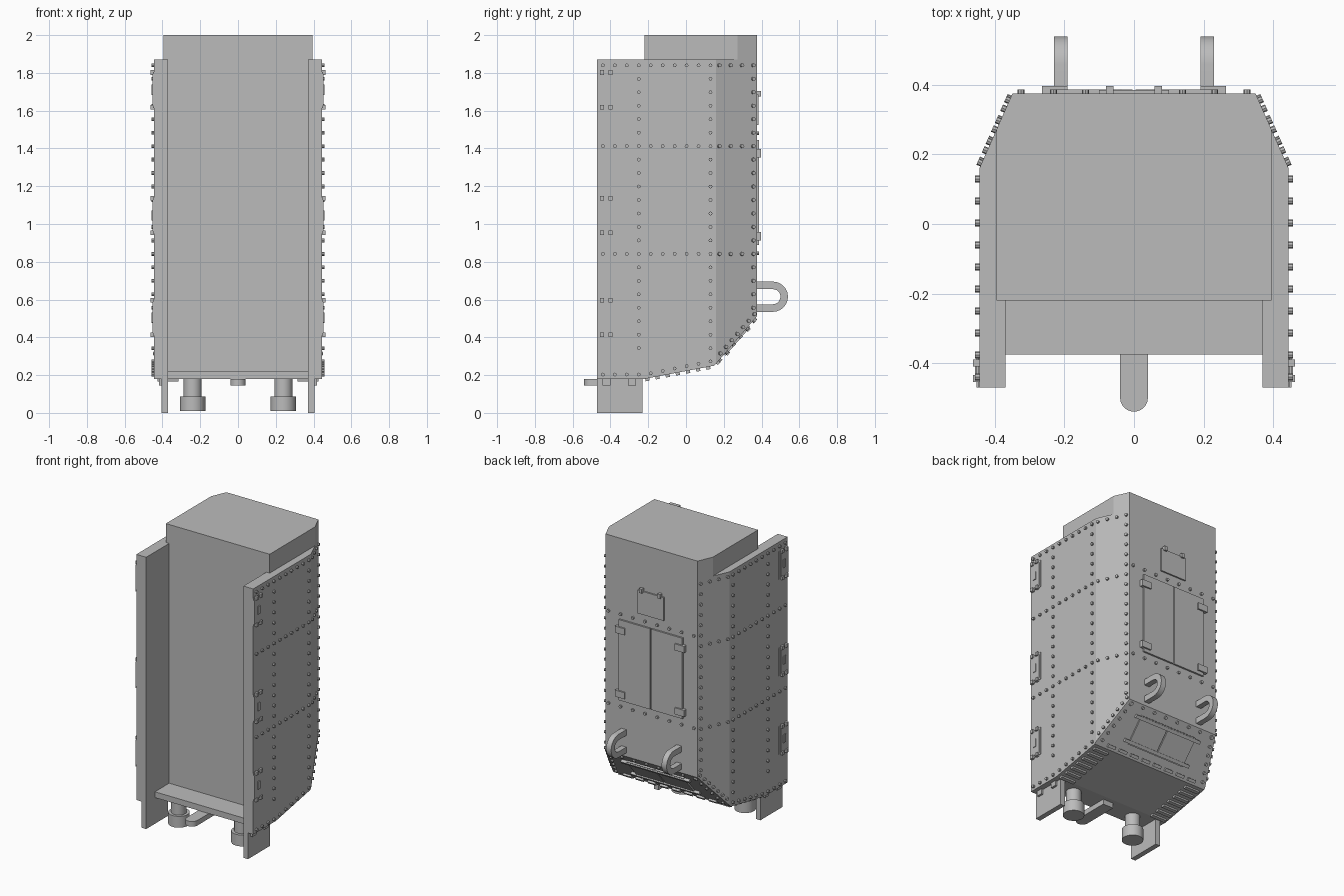
import bpy, bmesh, math
from mathutils import Vector, Matrix

if "Cube" in bpy.data.objects:
    bpy.data.objects.remove(bpy.data.objects["Cube"], do_unlink=True)

COLOUR = (0.5, 0.5, 0.5, 1)
grey = bpy.data.materials.new("plain grey")
grey.use_nodes = True
grey.diffuse_color = COLOUR
grey.node_tree.nodes["Principled BSDF"].inputs["Base Color"].default_value = COLOUR

HALF, INNER, REAR, FRONT, TOP = 0.445, 0.37, 0.375, -0.47, 1.87
BEND = Vector((0, 0.15, 0.25))        # lower bend of the underside
HEEL = Vector((0, REAR, 0.51))        # bottom of the rear face
SOLE = Vector((0, -0.22, 0.18))       # front of the underside
CH_Y, CH_X = 0.16, 0.35               # corner chamfer start and end
STEEP_N = Vector((0, HEEL.z - BEND.z, BEND.y - HEEL.y)).normalized()
SOLE_N = Vector((0, BEND.z - SOLE.z, SOLE.y - BEND.y)).normalized()
BACK = Vector((0, 1, 0))


def side_n(s):
    return Vector((s, 0, 0))


def chamfer_n(s):
    return Vector((s * (REAR - CH_Y), HALF - CH_X, 0)).normalized()


def chamfer_x(y):
    return HALF - max(0, y - CH_Y) * (HALF - CH_X) / (REAR - CH_Y)


def finish(name, bm, smooth=False):
    bmesh.ops.recalc_face_normals(bm, faces=bm.faces)
    me = bpy.data.meshes.new(name)
    bm.to_mesh(me)
    bm.free()
    me.materials.append(grey)
    ob = bpy.data.objects.new(name, me)
    bpy.context.collection.objects.link(ob)
    if smooth:
        bpy.ops.object.select_all(action='DESELECT')
        ob.select_set(True)
        bpy.context.view_layer.objects.active = ob
        bpy.ops.object.shade_smooth_by_angle(angle=math.radians(35))


def frame(p, n, h):
    n = Vector(n)
    return Matrix.Translation(Vector(p) + n * h / 2) @ n.to_track_quat('Z', 'Y').to_matrix().to_4x4()


def plate(bm, p, n, w, l, h):
    """Block standing on point p along n; w is horizontal, l runs up the face."""
    m = frame(p, n, h) @ Matrix.Diagonal((w, l, h, 1))
    bmesh.ops.create_cube(bm, size=1, matrix=m)


def peg(bm, p, n, r=0.01, h=0.012, seg=8):
    bmesh.ops.create_cone(bm, cap_ends=True, segments=seg, radius1=r, radius2=r,
                          depth=h, matrix=frame(p, n, h))


def prism(bm, pts, a, b, axis='x'):
    def place(p, t):
        return (t, *p) if axis == 'x' else (*p, t)
    face = bm.faces.new([bm.verts.new(place(p, a)) for p in pts])
    ext = bmesh.ops.extrude_face_region(bm, geom=[face])
    shift = Vector(place((0, 0), b - a))
    bmesh.ops.translate(bm, vec=shift, verts=[v for v in ext['geom'] if isinstance(v, bmesh.types.BMVert)])


def chamfer(bm, s):
    bmesh.ops.bisect_plane(bm, geom=bm.verts[:] + bm.edges[:] + bm.faces[:],
                           plane_co=(s * HALF, CH_Y, 0), plane_no=chamfer_n(s), clear_outer=True)
    bmesh.ops.holes_fill(bm, edges=[e for e in bm.edges if e.is_boundary], sides=0)


def arc(cy, cz, r, a0, a1, n=12):
    return [(cy + r * math.cos(a0 + (a1 - a0) * i / n), cz + r * math.sin(a0 + (a1 - a0) * i / n))
            for i in range(n + 1)]


# Main body and side walls
under = [SOLE.yz, BEND.yz, HEEL.yz]
bm = bmesh.new()
prism(bm, [(SOLE.y, 2)] + under + [(REAR, 2)], -0.395, 0.395)
for s in (-1, 1):
    chamfer(bm, s)
finish("core_body", bm)
for s, side in ((1, "left"), (-1, "right")):
    bm = bmesh.new()
    prism(bm, [(FRONT, TOP), (FRONT, SOLE.z)] + under + [(REAR, TOP)], s * INNER, s * HALF)
    chamfer(bm, s)
    finish(side + "_wall", bm)

    # Support leg with its two lugs
    bm = bmesh.new()
    prism(bm, [(FRONT, 0), (-0.23, 0), (-0.23, 0.18), (FRONT, 0.18)], s * INNER, s * 0.405)
    for y in (-0.42, -0.285):
        plate(bm, (s * 0.405, y, 0.163), side_n(s), 0.042, 0.035, 0.014)
    finish(side + "_leg", bm)

    # Round foot
    bm = bmesh.new()
    peg(bm, (s * 0.24, -0.3, 0.085), (0, 0, 1), 0.048, 0.1, 32)
    peg(bm, (s * 0.24, -0.3, 0.01), (0, 0, 1), 0.067, 0.078, 32)
    finish(side + "_foot", bm, True)

    # Rear hook
    bm = bmesh.new()
    q = math.pi / 2
    outer, inner = arc(0.46, 0.615, 0.08, -q, q), arc(0.46, 0.615, 0.04, q, -q)
    prism(bm, [(0.36, 0.535)] + outer + [(0.36, 0.695), (0.36, 0.655)] + inner + [(0.36, 0.575)],
          s * 0.192, s * 0.23)
    finish(side + "_hook", bm, True)

    # Side hinges
    bm = bmesh.new()
    for z in (1.71, 1.045, 0.505):
        plate(bm, (s * HALF, -0.42, z), side_n(s), 0.1, 0.19, 0.004)
        plate(bm, (s * HALF, -0.427, z), side_n(s), 0.086, 0.166, 0.008)
        plate(bm, (s * HALF, -0.422, z), side_n(s), 0.024, 0.055, 0.013)
        for y in (-0.445, -0.4):
            for dz in (-0.092, 0.092):
                plate(bm, (s * HALF, y, z + dz), side_n(s), 0.02, 0.024, 0.018)
    finish(side + "_hinges", bm)

    # Rivets on the side wall and chamfer
    bm = bmesh.new()
    rows = [1.84 - 0.0713 * i for i in range(24)]
    cols = [-0.44 + 0.0633 * i for i in range(10)]
    for i, z in enumerate(rows):
        for j, y in enumerate(cols):
            if i in (0, 6, 14) or (j in (3, 9) and i < 22):
                peg(bm, (s * HALF, y, z), side_n(s))
        ys = (0.175, 0.235, 0.295, 0.355) if i in (0, 6, 14) else (0.355,)
        for y in ys:
            if z > 0.53:
                peg(bm, (s * chamfer_x(y), y, z), chamfer_n(s))
    for y in cols:
        z = 0.203 + max(0, y - SOLE.y) * 0.2
        peg(bm, (s * HALF, y, z), side_n(s))
    for i in range(7):
        y = 0.18 + 0.03 * i
        z = BEND.z + (y - BEND.y) * 1.156 + 0.03
        peg(bm, (s * chamfer_x(y), y, z), chamfer_n(s))
    finish(side + "_rivets", bm)

    # Bars under the edge of the underside
    bm = bmesh.new()
    for i in range(7):
        p = SOLE.lerp(BEND, 0.04 + 0.145 * i)
        plate(bm, p + Vector((s * 0.37, 0, 0)), SOLE_N, 0.11, 0.022, 0.014)
    for i in range(6):
        p = BEND.lerp(HEEL, 0.12 + 0.16 * i)
        peg(bm, p + Vector((s * (chamfer_x(p.y) - 0.03), 0, 0)), STEEP_N)
    finish(side + "_underside_bars", bm)

# Floor ledge and front tongue
bm = bmesh.new()
prism(bm, [(-INNER, -0.375), (INNER, -0.375), (INNER, SOLE.y), (-INNER, SOLE.y)], 0.18, 0.22, 'z')
finish("floor_ledge", bm)
bm = bmesh.new()
prism(bm, arc(0, -0.5, 0.04, math.pi, 2 * math.pi) + [(0.04, -0.25), (-0.04, -0.25)], 0.145, 0.18, 'z')
finish("front_tongue", bm, True)

# Rear double doors with hinges
bm = bmesh.new()
for s in (-1, 1):
    plate(bm, (s * 0.123, REAR, 1.167), BACK, 0.238, 0.555, 0.012)
    for z in (1.375, 0.935):
        plate(bm, (s * 0.228, REAR, z), BACK, 0.072, 0.045, 0.022)
finish("rear_doors", bm)

# Small rear hatch
bm = bmesh.new()
plate(bm, (0, REAR, 1.605), BACK, 0.2, 0.16, 0.01)
for s in (-1, 1):
    plate(bm, (s * 0.07, REAR, 1.69), BACK, 0.022, 0.03, 0.022)
finish("rear_hatch", bm)

# Rivet rows across the rear and along the bend
bm = bmesh.new()
for i in range(8):
    x = -0.325 + 0.0929 * i
    for z in (1.48, 0.845):
        peg(bm, (x, REAR, z), BACK)
    peg(bm, BEND.lerp(HEEL, 0.94) + Vector((x, 0, 0)), STEEP_N)
    plate(bm, BEND.lerp(HEEL, 0.07) + Vector((x, 0, 0)), STEEP_N, 0.06, 0.02, 0.012)
finish("rear_rivets", bm)

# Sloped service doors with cross rails
bm = bmesh.new()
for s in (-1, 1):
    plate(bm, BEND.lerp(HEEL, 0.52) + Vector((s * 0.112, 0, 0)), STEEP_N, 0.216, 0.2, 0.01)
for t in (0.28, 0.76):
    plate(bm, BEND.lerp(HEEL, t), STEEP_N, 0.52, 0.022, 0.018)
finish("slope_doors", bm)
